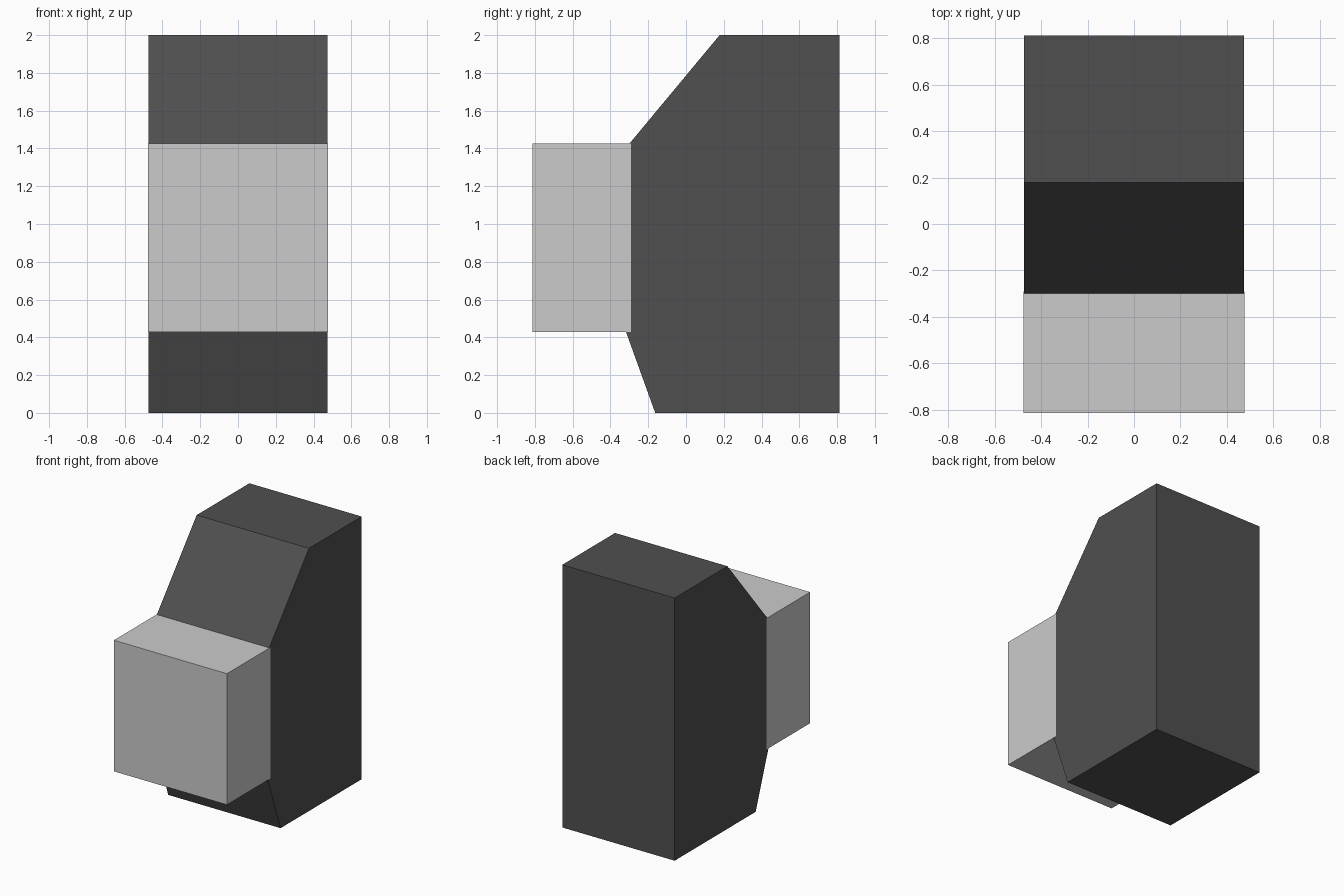
import bpy
import bmesh

if "Cube" in bpy.data.objects:
    bpy.data.objects.remove(bpy.data.objects["Cube"])


def extrude_profile(name, profile, half_width, colour):
    """Extrude a (y, z) outline symmetrically along x."""
    bm = bmesh.new()
    face = bm.faces.new([bm.verts.new((-half_width, y, z)) for y, z in profile])
    result = bmesh.ops.extrude_face_region(bm, geom=[face])
    verts = [v for v in result["geom"] if isinstance(v, bmesh.types.BMVert)]
    bmesh.ops.translate(bm, verts=verts, vec=(2 * half_width, 0, 0))
    bmesh.ops.recalc_face_normals(bm, faces=bm.faces)
    mesh = bpy.data.meshes.new(name)
    bm.to_mesh(mesh)
    bm.free()
    obj = bpy.data.objects.new(name, mesh)
    bpy.context.collection.objects.link(obj)
    mat = bpy.data.materials.new(name + "_colour")
    mat.diffuse_color = colour
    mat.use_nodes = True
    mat.node_tree.nodes["Principled BSDF"].inputs["Base Color"].default_value = mat.diffuse_color
    mesh.materials.append(mat)
    return obj


# Dark cabinet with sloped upper front and undercut lower front
extrude_profile("cabinet_body", [
    (0.812, 0.0), (0.812, 2.0), (0.178, 2.0),
    (-0.30, 1.425), (-0.317, 0.427), (-0.163, 0.0),
], 0.473, (0.08, 0.08, 0.08, 1))

# Light box projecting from the front
extrude_profile("front_box", [
    (-0.29, 0.427), (-0.29, 1.425), (-0.813, 1.425), (-0.813, 0.427),
], 0.476, (0.6, 0.6, 0.6, 1))
